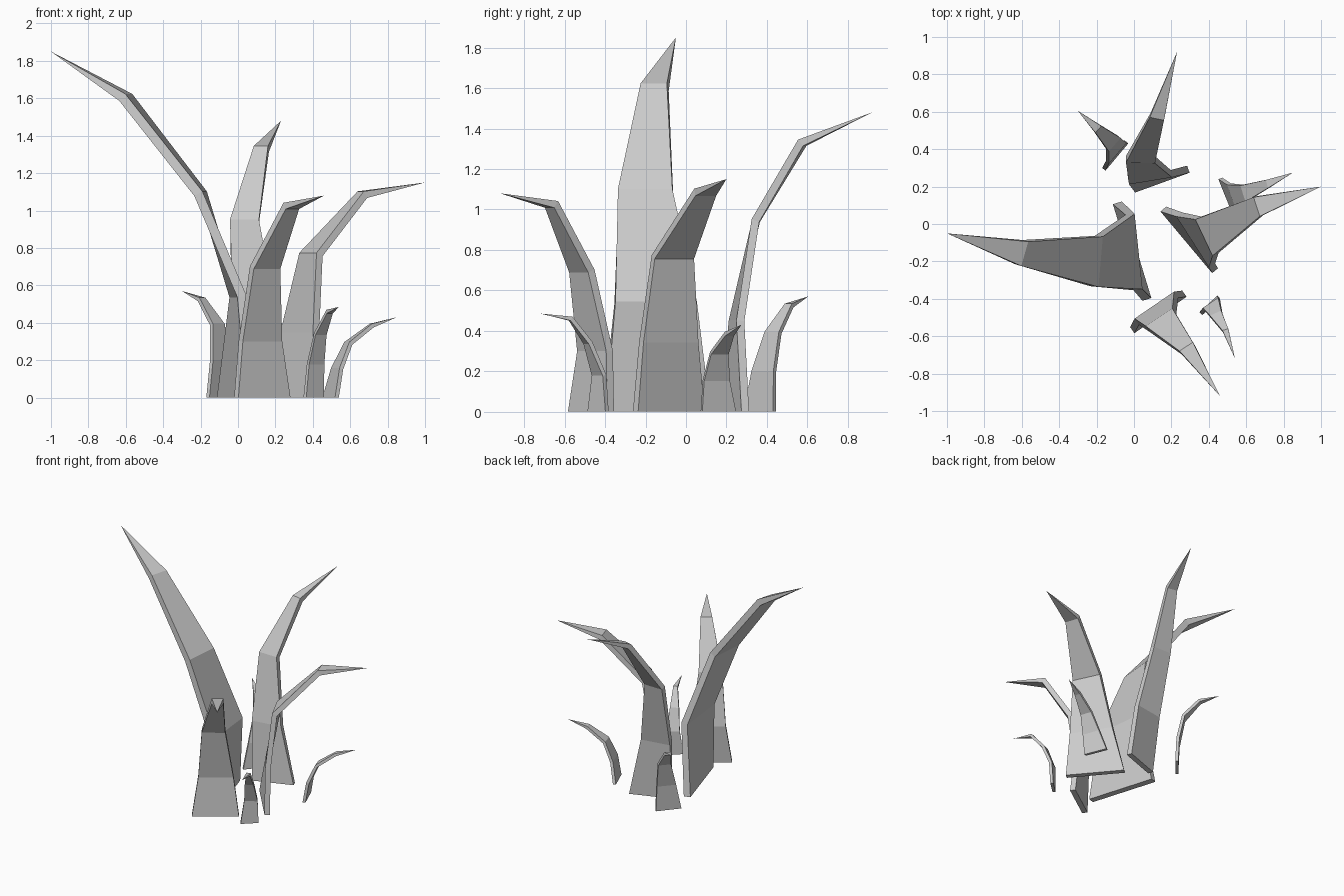
import bpy, bmesh
from math import radians, cos, sin
from mathutils import Vector

if "Cube" in bpy.data.objects:
    bpy.data.objects.remove(bpy.data.objects["Cube"])


def blade(name, width, thick, turn, spine):
    """Curved, twisting blade: four box rings tapering evenly to a point."""
    bm = bmesh.new()
    pts = [Vector(p) for p in spine]
    rings = []
    for i, p in enumerate(pts[:-1]):
        a = radians(turn[0] + (turn[1] - turn[0]) * i / 3)
        side = Vector((cos(a), sin(a), 0))
        if i == 0:
            along = Vector((0, 0, 1))
        else:
            along = (pts[i + 1] - p).normalized() + (p - pts[i - 1]).normalized()
        out = side.cross(along).normalized() * thick / 2
        side *= width * (1 - i / 4) / 2
        rings.append([bm.verts.new(p + side * s + out * o)
                      for s, o in ((-1, -1), (1, -1), (1, 1), (-1, 1))])
    tip = bm.verts.new(pts[-1])
    bm.faces.new(rings[0])
    for lo, hi in zip(rings, rings[1:]):
        for k in range(4):
            j = (k + 1) % 4
            bm.faces.new((lo[k], lo[j], hi[j], hi[k]))
    for k in range(4):
        bm.faces.new((rings[-1][k], rings[-1][(k + 1) % 4], tip))
    bmesh.ops.recalc_face_normals(bm, faces=bm.faces)
    mesh = bpy.data.meshes.new(name)
    bm.to_mesh(mesh)
    bm.free()
    bpy.context.collection.objects.link(bpy.data.objects.new(name, mesh))


# Four tall blades
blade("tall_left_blade", .54, .05, (-73, -106),
      [(-.01, -.145, 0), (0, -.15, .54), (-.2, -.2, 1.09), (-.6, -.155, 1.605), (-1, -.05, 1.85)])
blade("back_blade", .31, .04, (20, -12),
      [(.145, .24, 0), (.085, .25, .45), (.035, .345, .945), (.125, .575, 1.33), (.23, .92, 1.48)])
blade("right_blade", .43, .04, (-50, -72),
      [(.295, -.085, 0), (.33, -.085, .345), (.39, -.065, .765), (.665, .095, 1.085), (1, .2, 1.15)])
blade("front_blade", .34, .04, (35, 33),
      [(.13, -.47, 0), (.12, -.45, .3), (.145, -.515, .695), (.285, -.665, 1.025), (.46, -.92, 1.08)])

# Three small blades
blade("small_back_blade", .19, .022, (50, 48),
      [(-.1, .365, 0), (-.095, .385, .2), (-.11, .43, .39), (-.195, .51, .525), (-.3, .605, .57)])
blade("small_right_blade", .18, .022, (-68, -75),
      [(.495, .16, 0), (.53, .15, .155), (.59, .165, .29), (.715, .215, .385), (.85, .275, .43)])
blade("small_front_blade", .13, .022, (43, 15),
      [(.405, -.435, 0), (.415, -.43, .18), (.44, -.485, .34), (.49, -.57, .46), (.54, -.72, .485)])
